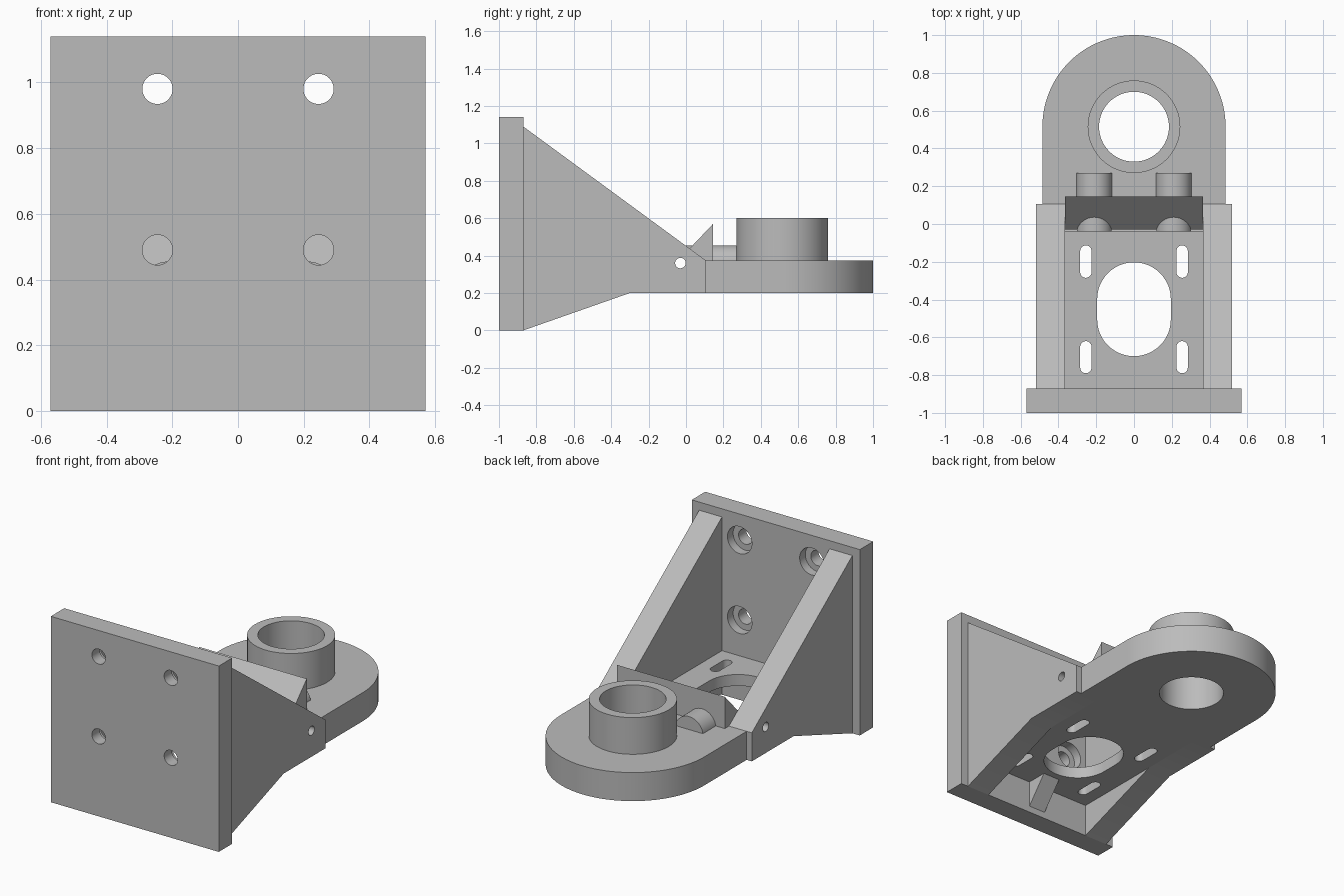
import bpy, bmesh, math
from mathutils import Vector

old = bpy.data.objects.get("Cube")
if old:
    bpy.data.objects.remove(old, do_unlink=True)

grey = bpy.data.materials.new("plain grey")
grey.use_nodes = True
COLOUR = (0.5, 0.5, 0.5, 1)
grey.diffuse_color = COLOUR
grey.node_tree.nodes["Principled BSDF"].inputs["Base Color"].default_value = COLOUR

# How a 2D profile point plus a depth maps into space for each extrusion axis
MAP = {"x": lambda a, b, d: (d, a, b),
       "y": lambda a, b, d: (a, d, b),
       "z": lambda a, b, d: (a, b, d)}


def prism(name, profile, axis, lo, hi):
    """Extrude a closed 2D profile along an axis."""
    bm = bmesh.new()
    face = bm.faces.new([bm.verts.new(MAP[axis](a, b, lo)) for a, b in profile])
    out = bmesh.ops.extrude_face_region(bm, geom=[face])
    verts = [v for v in out["geom"] if isinstance(v, bmesh.types.BMVert)]
    bmesh.ops.translate(bm, verts=verts, vec=Vector(MAP[axis](0, 0, hi - lo)))
    bmesh.ops.recalc_face_normals(bm, faces=bm.faces)
    mesh = bpy.data.meshes.new(name)
    bm.to_mesh(mesh)
    bm.free()
    mesh.materials.append(grey)
    ob = bpy.data.objects.new(name, mesh)
    bpy.context.collection.objects.link(ob)
    return ob


def rect(a0, a1, b0, b1):
    return [(a0, b0), (a1, b0), (a1, b1), (a0, b1)]


def arc(ca, cb, r, start, end, n):
    angles = [math.radians(start + (end - start) * i / n) for i in range(n + 1)]
    return [(ca + r * math.cos(t), cb + r * math.sin(t)) for t in angles]


def circle(ca, cb, r, n=64):
    return arc(ca, cb, r, 0, 360, n)[:-1]


def stadium(cx, y0, y1, r, n=24):
    return arc(cx, y1 - r, r, 0, 180, n) + arc(cx, y0 + r, r, 180, 360, n)


def cut(ob, cutters):
    """Subtract the cutters, bake the result and remove them."""
    for c in cutters:
        c.hide_render = True
        mod = ob.modifiers.new("cut", "BOOLEAN")
        mod.operation, mod.solver, mod.object = "DIFFERENCE", "EXACT", c
    bpy.context.view_layer.update()
    deps = bpy.context.evaluated_depsgraph_get()
    mesh = bpy.data.meshes.new_from_object(ob.evaluated_get(deps))
    ob.modifiers.clear()
    ob.data = mesh
    for c in cutters:
        bpy.data.objects.remove(c, do_unlink=True)


def pin_hole():
    return prism("pin_cutter", circle(-0.03, 0.36, 0.028, 32), "x", -0.7, 0.7)


SIDES = (("left", 1), ("right", -1))
parts = []

# Mounting plate with four counterbored screw holes
plate = prism("mounting_plate", rect(-0.57, 0.57, 0, 1.14), "y", -1, -0.87)
holes = []
for x in (-0.245, 0.245):
    for z in (0.49, 0.98):
        holes.append(prism("screw_cutter", circle(x, z, 0.046, 48), "y", -1.1, -0.8))
        holes.append(prism("bore_cutter", circle(x, z, 0.083, 48), "y", -0.925, -0.8))
cut(plate, holes)
parts.append(plate)

# Side gussets with a cross pin hole
gusset_profile = [(-0.87, 0), (-0.3, 0.2), (0.105, 0.2), (0.105, 0.375), (-0.87, 1.09)]
for side, s in SIDES:
    gusset = prism(side + "_gusset", gusset_profile, "x", *sorted((s * 0.365, s * 0.52)))
    cut(gusset, [pin_hole()])
    parts.append(gusset)

# Thin floor between the gussets, with an oval opening and four slots
floor = prism("floor", rect(-0.365, 0.365, -0.87, -0.04), "z", 0.2, 0.27)
openings = [prism("oval_cutter", stadium(0, -0.7, -0.203, 0.195), "z", 0, 0.4)]
for x in (-0.255, 0.255):
    for y0, y1 in ((-0.79, -0.62), (-0.285, -0.113)):
        openings.append(prism("slot_cutter", stadium(x, y0, y1, 0.03, 12), "z", 0, 0.4))
cut(floor, openings)
parts.append(floor)

# Thick rounded arm with the bearing hole
CY = 0.515
arm_outline = ([(-0.365, 0.105), (-0.365, -0.04), (0.365, -0.04), (0.365, 0.105), (0.485, 0.105)]
               + arc(0, CY, 0.485, 0, 180, 64) + [(-0.485, 0.105)])
arm = prism("arm", arm_outline, "z", 0.2, 0.375)
cut(arm, [prism("bearing_cutter", circle(0, CY, 0.185), "z", 0, 0.9), pin_hole()])
parts.append(arm)

# Raised bearing collar
collar = prism("bearing_collar", circle(0, CY, 0.245), "z", 0.375, 0.6)
cut(collar, [prism("bearing_cutter", circle(0, CY, 0.185), "z", 0, 0.9)])
parts.append(collar)

# Sloped stop block across the arm
stop = prism("stop_block", [(-0.04, 0.375), (0.145, 0.375), (0.145, 0.57)],
             "x", -0.365, 0.365)
cut(stop, [pin_hole()])
parts.append(stop)

# Round bosses running through the stop block
for side, s in SIDES:
    boss = prism(side + "_boss", circle(s * 0.21, 0.36, 0.095), "y", -0.04, 0.27)
    cut(boss, [pin_hole()])
    parts.append(boss)

# Small rib under the floor
parts.append(prism("under_rib", [(-0.87, 0.04), (-0.74, 0.2), (-0.87, 0.2)],
                   "x", -0.057, 0.057))

# Smooth the round walls, keep edges sharp
bpy.ops.object.select_all(action="DESELECT")
for ob in parts:
    ob.select_set(True)
bpy.context.view_layer.objects.active = parts[0]
bpy.ops.object.shade_smooth_by_angle(angle=math.radians(30))
